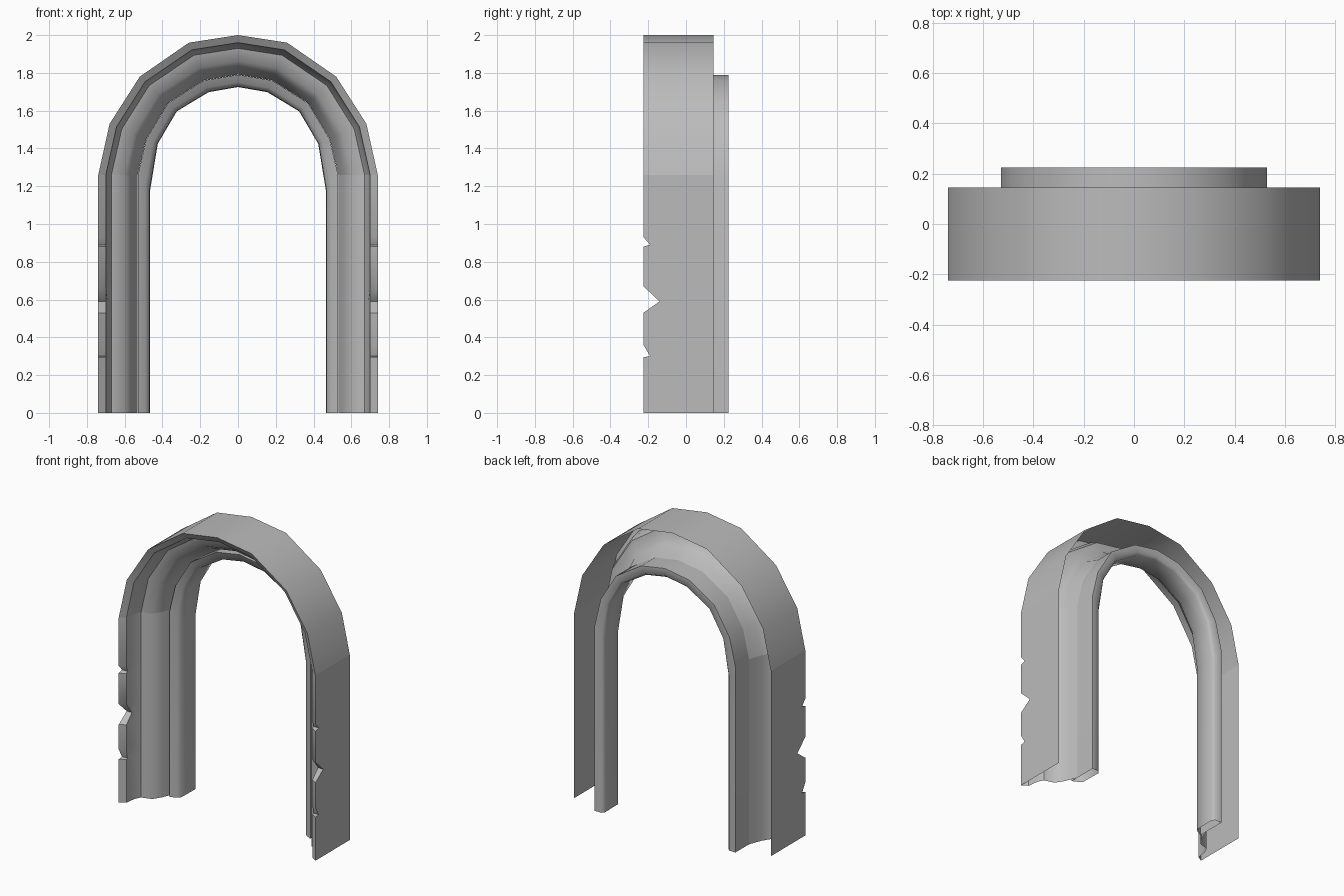
import bpy
import math

cube = bpy.data.objects.get("Cube")
if cube:
    bpy.data.objects.remove(cube, do_unlink=True)

stone = bpy.data.materials.new("grey_stone")
GREY = (0.5, 0.5, 0.5, 1)
stone.diffuse_color = GREY
stone.use_nodes = True
stone.node_tree.nodes["Principled BSDF"].inputs["Base Color"].default_value = GREY

# Half-arch stations from springing to crown: outer rim and inner rim (x, z)
OUTER = [(0.74, 1.26), (0.68, 1.53), (0.52, 1.78), (0.26, 1.96), (0, 2.0)]
INNER = [(0.53, 1.26), (0.485, 1.45), (0.37, 1.64), (0.18, 1.76), (0, 1.79)]

# Cross-sections (x on the leg, y): moulded surround and inner frame
SURROUND = [(0.74, 0.145), (0.74, -0.225), (0.70, -0.20), (0.69, -0.125),
            (0.67, -0.085), (0.60, -0.065), (0.565, -0.01), (0.545, 0.04),
            (0.531, 0.08)]
FRAME = [(0.53, 0.225), (0.53, 0.02), (0.49, 0.04), (0.468, 0.06),
         (0.465, 0.205), (0.48, 0.225)]

# Leg heights with the depth of the chips in the front edge
CHIPS = [(0, 0), (0.295, 0), (0.30, 0.035), (0.36, 0), (0.53, 0), (0.59, 0.085),
         (0.67, 0), (0.88, 0), (0.89, 0.035), (0.93, 0), (1.26, 0)]


def arch_ring(profile, k, side=1):
    """Profile placed at station k, blended between the two rims."""
    ring = []
    for px, y in profile:
        t = (0.74 - px) / 0.21
        x, z = [a + (b - a) * t for a, b in zip(OUTER[k], INNER[k])]
        if k == 0:
            z -= 0.26 * max(0, t - 1)
        ring.append((side * x, y, z))
    return ring


def full_arch(profile):
    crown = len(OUTER) - 1
    right = [arch_ring(profile, k) for k in range(crown + 1)]
    left = [arch_ring(profile, k, -1) for k in reversed(range(crown))]
    return right + left


def loft(name, rings, closed=False, angle=45):
    n = len(rings[0])
    verts = [v for ring in rings for v in ring]
    faces = []
    for r in range(len(rings) - 1):
        a, b = r * n, (r + 1) * n
        for i in range(n if closed else n - 1):
            j = (i + 1) % n
            faces.append((b + i, b + j, a + j, a + i))
    mesh = bpy.data.meshes.new(name)
    mesh.from_pydata(verts, [], faces)
    mesh.materials.append(stone)
    obj = bpy.data.objects.new(name, mesh)
    bpy.context.collection.objects.link(obj)
    bpy.ops.object.select_all(action="DESELECT")
    obj.select_set(True)
    bpy.context.view_layer.objects.active = obj
    bpy.ops.object.shade_smooth_by_angle(angle=math.radians(angle))
    return obj


# Chipped jambs, mirrored to both sides
jamb_rings = [[(x, max(y, -0.225 + chip), z) for x, y in SURROUND]
              for z, chip in CHIPS]
jambs = loft("surround_jambs", jamb_rings)
jambs.modifiers.new("mirror", "MIRROR").use_mirror_merge = False

# Moulded arch above the jambs
loft("surround_arch", full_arch(SURROUND))

# Inner frame running from floor to floor
feet = [[(s * x, y, 0) for x, y in FRAME] for s in (1, -1)]
loft("inner_frame", [feet[0]] + full_arch(FRAME) + [feet[1]], closed=True, angle=80)
